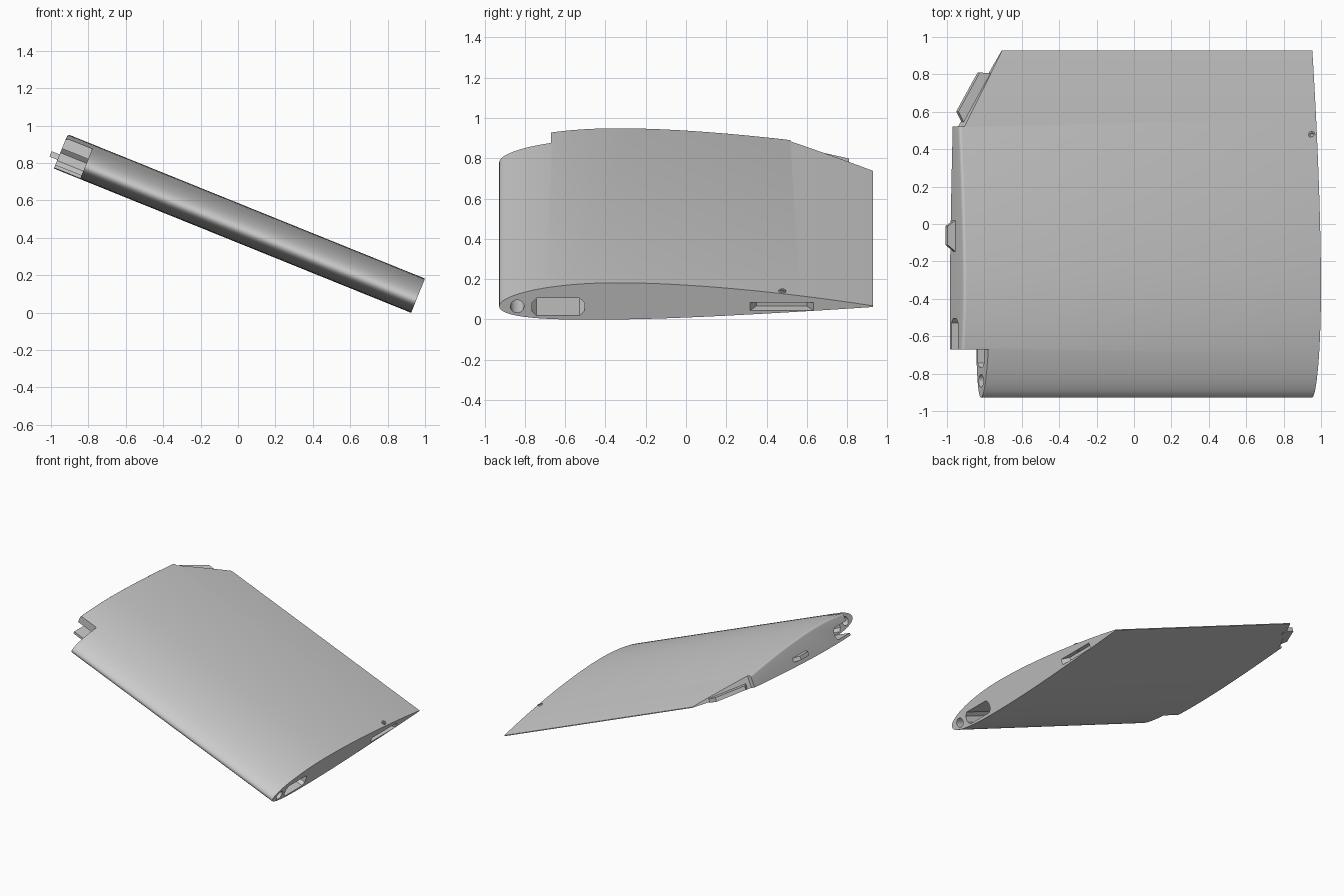
import bpy, bmesh, math
from mathutils import Matrix

if "Cube" in bpy.data.objects:
    bpy.data.objects.remove(bpy.data.objects["Cube"])

CHORD, SPAN = 1.855, 2.06
Y0 = -0.9275
# Local frame: x along the span (0 at the low end), y along the chord, z across the thickness
TILT = Matrix.Translation((0.926, 0, 0)) @ Matrix.Rotation(math.radians(22), 4, 'Y')

grey = bpy.data.materials.new("plain grey")
grey.diffuse_color = (0.6, 0.6, 0.6, 1)
grey.use_nodes = True
grey.node_tree.nodes["Principled BSDF"].inputs["Base Color"].default_value = grey.diffuse_color


def make(name, bm):
    bmesh.ops.recalc_face_normals(bm, faces=bm.faces)
    me = bpy.data.meshes.new(name)
    bm.to_mesh(me)
    bm.free()
    me.materials.append(grey)
    ob = bpy.data.objects.new(name, me)
    bpy.context.collection.objects.link(ob)
    ob.matrix_world = TILT
    return ob


def loft(name, rings):
    """Closed solid through matching rings of points."""
    bm = bmesh.new()
    vr = [[bm.verts.new(p) for p in r] for r in rings]
    n = len(vr[0])
    for a, b in zip(vr, vr[1:]):
        for i in range(n):
            j = (i + 1) % n
            bm.faces.new((a[i], a[j], b[j], b[i]))
    bm.faces.new(vr[0])
    bm.faces.new(vr[-1])
    return make(name, bm)


def prism_z(name, pts, z0, z1):
    """Plan outline raised through the thickness."""
    return loft(name, [[(x, y, z) for x, y in pts] for z in (z0, z1)])


def prism_x(name, pts, x0, x1):
    """Cross-section run along the span."""
    return loft(name, [[(x, y, z) for y, z in pts] for x in (x0, x1)])


def circle(a, b, r, n=24):
    return [(a + r * math.cos(2 * math.pi * i / n),
             b + r * math.sin(2 * math.pi * i / n)) for i in range(n)]


def cut(ob, cutter):
    bpy.context.view_layer.objects.active = ob
    m = ob.modifiers.new("cut", 'BOOLEAN')
    m.operation, m.solver, m.object = 'DIFFERENCE', 'EXACT', cutter
    bpy.ops.object.modifier_apply(modifier=m.name)


# Airfoil section: half thickness plus camber
def surface(t, side):
    half = 5 * 0.106 * (0.2969 * math.sqrt(t) - 0.126 * t - 0.3516 * t**2
                        + 0.2843 * t**3 - 0.1005 * t**4)
    m, p = 0.0155, 0.35
    c = m / p**2 * (2*p*t - t*t) if t < p else m / (1-p)**2 * (1 - 2*p + 2*p*t - t*t)
    return CHORD * (c + side * half) + 0.070


N = 48
ts = [(1 - math.cos(math.pi * i / N)) / 2 for i in range(N + 1)]
section = [(t, 1) for t in reversed(ts)] + [(t, -1) for t in ts[1:]]


def ring(x, drop):
    return [(x, Y0 + CHORD * t,
             surface(t, s) - (min(drop, 0.3 * (surface(t, 1) - surface(t, -1))) if s > 0 else 0))
            for t, s in section]


# Wing panel with a softened upper edge at the high end
R = 0.016
rings = [ring(0, 0)]
for i in range(5):
    a = math.pi / 2 * i / 4
    rings.append(ring(-SPAN + R * (1 - math.sin(a)), R * (1 - math.cos(a))))
wing = loft("wing_panel", rings)

cutters = [
    # Step at the leading corner, slanted cut at the trailing corner
    prism_z("step_cutter", [(-2.3, -1.2), (-1.909, -1.2), (-1.909, -0.67), (-2.3, -0.67)], -0.3, 0.5),
    prism_z("corner_cutter", [(-2.3, 0.52), (-2.03, 0.52), (-1.789, 0.9275), (-1.63, 1.2), (-2.3, 1.2)],
            -0.3, 0.5),
    # Spanwise rod hole and spar tunnel
    prism_x("rod_cutter", circle(-0.838, 0.07, 0.034), -2.4, 0.2),
    prism_x("spar_cutter", [(-0.765, 0.045), (-0.742, 0.021), (-0.528, 0.021), (-0.505, 0.045),
                            (-0.505, 0.09), (-0.528, 0.114), (-0.742, 0.114), (-0.765, 0.09)], -2.4, 0.2),
    # Tapered latch pocket in the low end
    prism_z("latch_cutter", [(0.05, 0.318), (0, 0.318), (-0.06, 0.35), (-0.06, 0.60), (0, 0.632),
                             (0.05, 0.632)], 0.048, 0.09),
]
for c in cutters:
    cut(wing, c)

# Latch boss on the upper skin, drilled down to the pocket
boss = prism_z("latch_boss", circle(-0.03, 0.478, 0.018), 0.105, 0.146)
drill = prism_z("boss_drill", circle(-0.03, 0.478, 0.01), 0.06, 0.3)
cutters.append(drill)
for ob in (wing, boss):
    cut(ob, drill)

# Tapered tabs at the high end
end_tab = prism_z("end_tab", [(-2.03, 0.02), (-2.06, 0.02), (-2.106, -0.012), (-2.106, -0.112),
                              (-2.06, -0.147), (-2.03, -0.147)], 0.049, 0.08)
start, end = (-2.03, 0.52), (-1.789, 0.9275)
length = math.hypot(end[0] - start[0], end[1] - start[1])
dx, dy = (end[0] - start[0]) / length, (end[1] - start[1]) / length
plan = [(0.03, -0.03), (0.03, 0), (0.063, 0.055), (0.303, 0.055), (0.335, 0), (0.335, -0.03)]
corner_tab = prism_z("corner_tab", [(start[0] + s * dx - o * dy, start[1] + s * dy + o * dx)
                                    for s, o in plan], 0.053, 0.085)

for c in cutters:
    bpy.data.objects.remove(c)

# Smooth skin, crisp edges
bpy.ops.object.select_all(action='DESELECT')
for ob in (wing, boss):
    ob.select_set(True)
bpy.context.view_layer.objects.active = wing
bpy.ops.object.shade_smooth_by_angle(angle=math.radians(30))
